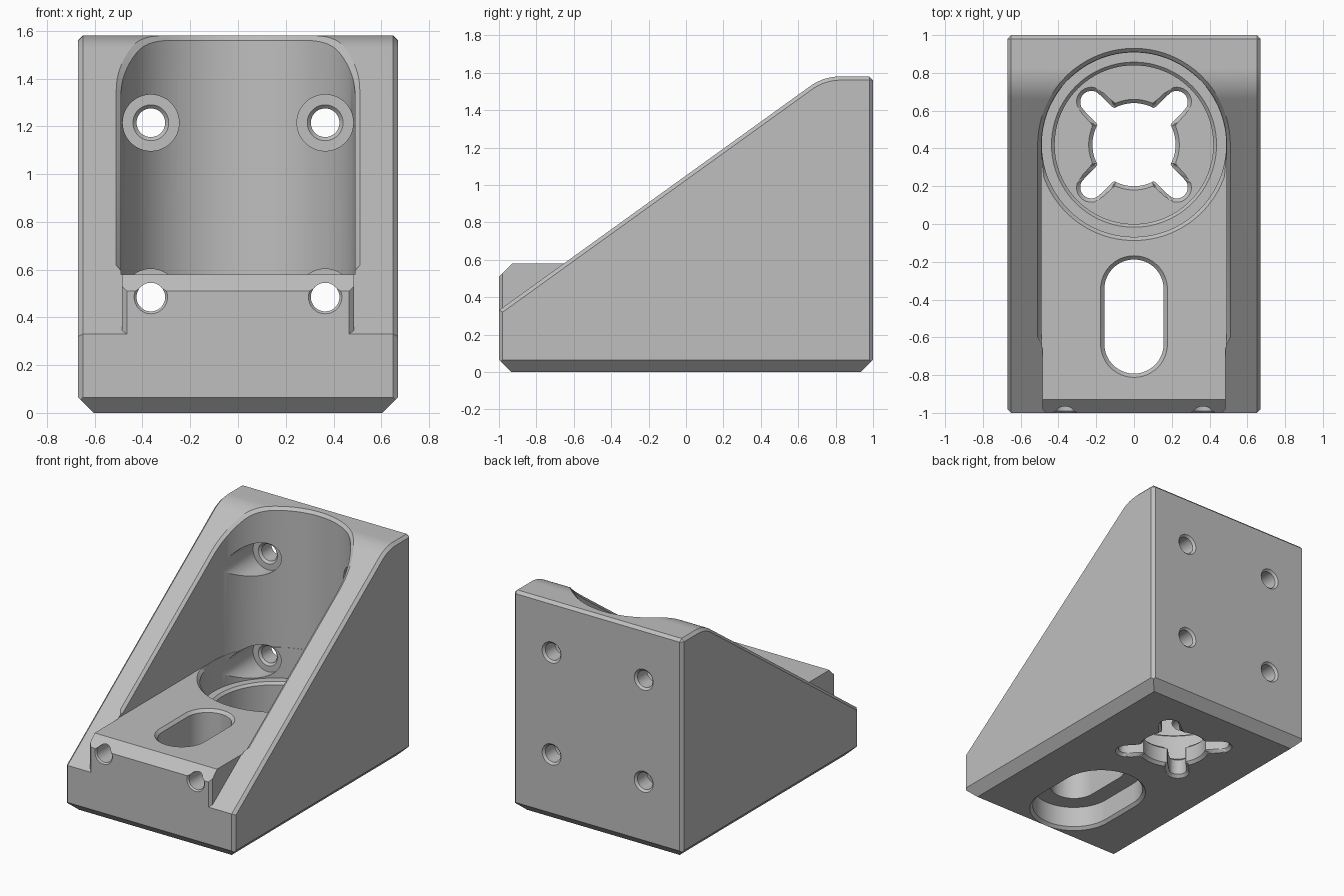
import bpy, bmesh, math
from mathutils import Vector

if "Cube" in bpy.data.objects:
    bpy.data.objects.remove(bpy.data.objects["Cube"])

W, TOP, SLOPE, Z0 = 0.67, 1.58, 0.72, 0.33     # half width, height, ramp
ANG = math.atan(SLOPE)
CORNER = -1 + (TOP - Z0) / SLOPE               # where ramp would meet the top
T = 0.09
RAD = T / math.tan(ANG / 2)
ARC_END, ARC_START = CORNER + T, CORNER - T * math.cos(ANG)
CY = 0.42                                      # centre of the round pocket

grey = bpy.data.materials.new("plain grey")
grey.use_nodes = True
colour = (0.52, 0.52, 0.52, 1)
grey.diffuse_color = colour
grey.node_tree.nodes["Principled BSDF"].inputs["Base Color"].default_value = colour


def ramp(y):
    """Height of the sloped, rounded upper surface."""
    if y < ARC_START:
        return Z0 + SLOPE * (y + 1)
    if y < ARC_END:
        return TOP - RAD + math.sqrt(RAD ** 2 - (ARC_END - y) ** 2)
    return TOP


def make(name, bm):
    bmesh.ops.recalc_face_normals(bm, faces=bm.faces[:])
    mesh = bpy.data.meshes.new(name)
    bm.to_mesh(mesh)
    bm.free()
    mesh.materials.append(grey)
    ob = bpy.data.objects.new(name, mesh)
    bpy.context.collection.objects.link(ob)
    return ob


def loft(name, loops):
    """Closed solid through equal-length point loops."""
    bm = bmesh.new()
    rings = [[bm.verts.new(p) for p in loop] for loop in loops]
    n = len(rings[0])
    sides = []
    for a, b in zip(rings, rings[1:]):
        for i in range(n):
            j = (i + 1) % n
            sides.append(bm.faces.new((a[i], a[j], b[j], b[i])))
    bm.faces.new(rings[0])
    bm.faces.new(rings[-1])
    bmesh.ops.triangulate(bm, faces=sides)
    return make(name, bm)


def extrude_x(name, profile, half):
    bm = bmesh.new()
    face = bm.faces.new([bm.verts.new((-half, y, z)) for y, z in profile])
    out = bmesh.ops.extrude_face_region(bm, geom=[face])["geom"]
    bmesh.ops.translate(bm, vec=(2 * half, 0, 0),
                        verts=[v for v in out if isinstance(v, bmesh.types.BMVert)])
    bmesh.ops.recalc_face_normals(bm, faces=bm.faces[:])
    return bm


def stadium(r, ya, yb, n=32):
    pts = []
    for yc, start in ((yb, 0), (ya, math.pi)):
        for i in range(n + 1):
            a = start + math.pi * i / n
            pts.append((r * math.cos(a), yc + r * math.sin(a)))
    return pts


def circle(r, n=96):
    return [(r * math.cos(math.tau * i / n), r * math.sin(math.tau * i / n)) for i in range(n)]


def cross(o, n=192):
    """Round hole merged with four diagonal round-ended slots."""
    pts = []
    big, w, d = 0.22 + o, 0.06 + o, 0.318
    for i in range(n):
        a = math.tau * i / n
        phi = abs((a % (math.pi / 2)) - math.pi / 4)
        if d * math.tan(phi) <= w:
            r = d * math.cos(phi) + math.sqrt(w * w - (d * math.sin(phi)) ** 2)
        else:
            r = w / math.sin(phi)
        r = max(r, big)
        pts.append((r * math.cos(a), CY + r * math.sin(a)))
    return pts


def flat(outline, z):
    return [(x, y, z) for x, y in outline]


def lathe_y(name, x, z, levels):
    return loft(name, [[(x + u, y, z + v) for u, v in circle(r, 48)] for r, y in levels])


# Wedge body with small edge chamfers
arc = [ARC_START + (ARC_END - ARC_START) * i / 14 for i in range(15)]
profile = [(-1, 0), (-1, Z0)] + [(y, ramp(y)) for y in arc] + [(1, TOP), (1, 0)]
bm = extrude_x("body", profile, W)


def chamfered(e):
    a, b = (v.co for v in e.verts)
    if max(a.z, b.z) < 0.01:
        return False
    across = abs(a.x - b.x) > 0.1
    return not across or (a.y > 0.99 and a.z > 1)


bmesh.ops.bevel(bm, geom=[e for e in bm.edges if chamfered(e)], offset=0.02,
                segments=1, affect='EDGES', clamp_overlap=False)

# Large chamfer around the base
for co, no in (((W, 0, 0.065), (1, 0, -1)), ((-W, 0, 0.065), (-1, 0, -1)),
               ((0, 1, 0.065), (0, 1, -1)), ((0, -1, 0.065), (0, -1, -1))):
    cut = bmesh.ops.bisect_plane(bm, geom=bm.verts[:] + bm.edges[:] + bm.faces[:],
                                 plane_co=Vector(co), plane_no=Vector(no), clear_outer=True)
    rim = [g for g in cut["geom_cut"] if isinstance(g, bmesh.types.BMEdge)]
    bmesh.ops.holes_fill(bm, edges=rim)
body = make("bracket_body", bm)


def combine(other, op='DIFFERENCE'):
    mod = body.modifiers.new("join", 'BOOLEAN')
    mod.operation, mod.solver, mod.object = op, 'EXACT', other
    bpy.context.view_layer.objects.active = body
    bpy.ops.object.modifier_apply(modifier=mod.name)
    bpy.data.objects.remove(other)


# Raised shelf nose at the front
bm = extrude_x("nose", [(-1, 0.25), (-1, 0.51), (-0.91, 0.6), (-0.5, 0.6), (-0.5, 0.25)], 0.485)
upright = [e for e in bm.edges if abs(e.verts[0].co.x - e.verts[1].co.x) < 0.01
           and all(v.co.y < -0.99 for v in e.verts)]
bmesh.ops.bevel(bm, geom=upright, offset=0.02, segments=1, affect='EDGES')
combine(make("shelf_nose", bm), 'UNION')


# Open channel with a chamfered lip that follows the ramp
def channel(r):
    half = [(r * math.cos(math.pi * i / 64), CY + r * math.sin(math.pi * i / 64)) for i in range(65)]
    return half + [(-r, -0.6), (-r, -1.1), (r, -1.1), (r, -0.6)]


inner, outer = channel(0.49), channel(0.53)
combine(loft("channel", [
    flat(inner, 0.58),
    [(x, y, max(ramp(y) - 0.02, 0.585)) for x, y in inner],
    [(x, y, max(ramp(y) + 0.02, 0.6)) for x, y in outer],
    flat(outer, 2)]))

# Round pocket, with its lip chamfered on the shelf side only
bore = [(x, y + CY) for x, y in circle(0.488, 128)]
lip = [(max(-0.488, min(0.488, x * 1.06)), CY + y * 1.06) if y < -0.001 else (x, CY + y)
       for x, y in circle(0.488, 128)]
combine(loft("bore", [flat(bore, 0.36), flat(bore, 0.56), flat(lip, 0.59), flat(lip, 0.62)]))

# Deeper recess and cross-shaped opening in its floor
combine(loft("recess", [[(x, y + CY, z) for x, y in circle(r)]
                        for r, z in ((0.42, 0.15), (0.42, 0.343), (0.447, 0.37))]))
combine(loft("cross_hole", [flat(cross(o), z) for o, z in
                            ((0.03, -0.01), (0, 0.02), (0, 0.13), (0.03, 0.16))]))

# Long slot, wider underneath
for name, levels in (("slot_under", ((0.31, -0.01), (0.28, 0.02), (0.28, 0.17))),
                     ("slot", ((0.157, 0.1), (0.157, 0.56), (0.187, 0.59)))):
    combine(loft(name, [flat(stadium(r, -0.635, -0.345), z) for r, z in levels]))

# Counterbored screw holes in the back, with access holes through the nose
for x in (-0.365, 0.365):
    for z in (0.485, 1.215):
        combine(lathe_y("counterbore", x, z, ((0.118, 0.4), (0.118, 0.86))))
        combine(lathe_y("screw_hole", x, z, ((0.085, 0.85), (0.06, 0.875), (0.06, 0.985), (0.085, 1.01))))
    combine(lathe_y("access_hole", x, 0.485, ((0.08, -1.01), (0.06, -0.99), (0.06, 0.3))))

# Smooth round walls, crisp edges
bpy.ops.object.select_all(action='DESELECT')
body.select_set(True)
bpy.context.view_layer.objects.active = body
bpy.ops.object.shade_smooth_by_angle(angle=math.radians(25))
